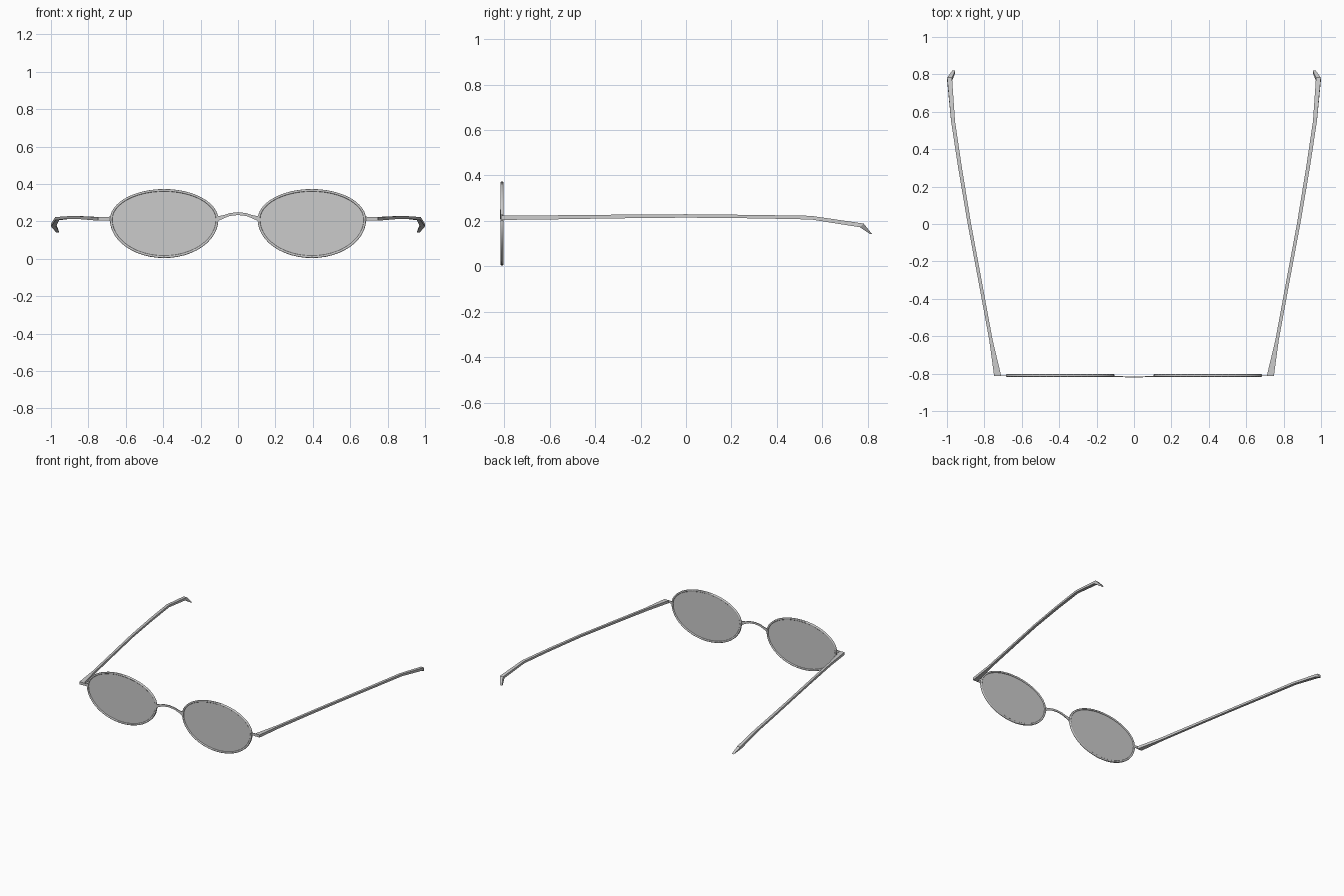
import bpy, bmesh, math
from mathutils import Vector

if "Cube" in bpy.data.objects:
    bpy.data.objects.remove(bpy.data.objects["Cube"])

CX, CZ, RX, R_UP, R_LOW = 0.395, 0.21, 0.29, 0.163, 0.206
N = 48


def outline(inset, y):
    # egg-shaped lens outline: shallower above the hinge line than below
    pts = []
    for i in range(N):
        a = 2 * math.pi * i / N
        rz = R_UP if math.sin(a) > 0 else R_LOW
        pts.append(Vector((CX + (RX - inset) * math.cos(a), y,
                           CZ + (rz - inset) * math.sin(a))))
    return pts


def skin(name, rings, closed=False, mirror=True, angle=40):
    # bridge successive rings of points; cap the ends unless closed
    bm = bmesh.new()
    vs = [[bm.verts.new(p) for p in r] for r in rings]
    n = len(vs[0])
    pairs = list(zip(vs, vs[1:])) + ([(vs[-1], vs[0])] if closed else [])
    for a, b in pairs:
        for i in range(n):
            j = (i + 1) % n
            bm.faces.new((a[i], a[j], b[j], b[i]))
    if not closed:
        bm.faces.new(vs[0])
        bm.faces.new(vs[-1])
    bmesh.ops.recalc_face_normals(bm, faces=bm.faces)
    me = bpy.data.meshes.new(name)
    bm.to_mesh(me)
    bm.free()
    ob = bpy.data.objects.new(name, me)
    bpy.context.collection.objects.link(ob)
    bpy.context.view_layer.objects.active = ob
    ob.select_set(True)
    bpy.ops.object.shade_smooth_by_angle(angle=math.radians(angle))
    ob.select_set(False)
    if mirror:
        ob.modifiers.new("mirror", "MIRROR").use_mirror_merge = False
    return ob


# rims: rounded band swept round each lens
skin("rim", [outline(i, y) for i, y in
             ((0.003, -0.817), (0, -0.814), (0, -0.806), (0.003, -0.803),
              (0.010, -0.803), (0.013, -0.806), (0.013, -0.814), (0.010, -0.817))],
     closed=True, angle=60)

# lenses: thin plates held inside the rims
skin("lens", [outline(0.011, -0.812), outline(0.011, -0.808)])

# bridge: thin arched strip, flaring where it meets the rims (x, z low, z high, y)
half = [(0.118, 0.185, 0.232, -0.814), (0.10, 0.205, 0.229, -0.815),
        (0.075, 0.217, 0.234, -0.816), (0.045, 0.229, 0.244, -0.817)]
path = [(-x, a, b, y) for x, a, b, y in half] + [(0, 0.234, 0.249, -0.8175)] + half[::-1]
skin("bridge", [[(x, y - 0.0025, a), (x, y + 0.0025, a), (x, y + 0.0025, b), (x, y - 0.0025, b)]
                for x, a, b, y in path], mirror=False)

# end pieces: flat tabs from rim to temple
tabs = [(0.675, 0.195, 0.232), (0.69, 0.206, 0.224), (0.745, 0.206, 0.224)]
skin("end_piece", [[(x, -0.813, a), (x, -0.809, a), (x, -0.809, b), (x, -0.813, b)]
                   for x, a, b in tabs])

# temples: slim tapering arms with a down-turned tip (y, x in, x out, z low, z high)
arm = [(-0.812, 0.710, 0.748, 0.204, 0.224), (-0.62, 0.756, 0.774, 0.206, 0.224),
       (-0.3, 0.815, 0.833, 0.211, 0.227), (0.0, 0.871, 0.889, 0.214, 0.229),
       (0.3, 0.920, 0.940, 0.211, 0.226), (0.55, 0.957, 0.978, 0.206, 0.222)]
rings = [[(a, y, lo), (b, y, lo), (b, y, hi), (a, y, hi)] for y, a, b, lo, hi in arm]
rings.append([(0.973, 0.765, 0.172), (0.999, 0.765, 0.172),
              (0.999, 0.782, 0.188), (0.973, 0.782, 0.188)])
rings.append([(0.956, 0.808, 0.143), (0.972, 0.808, 0.143),
              (0.972, 0.82, 0.141), (0.956, 0.82, 0.141)])
skin("temple", rings, angle=30)
